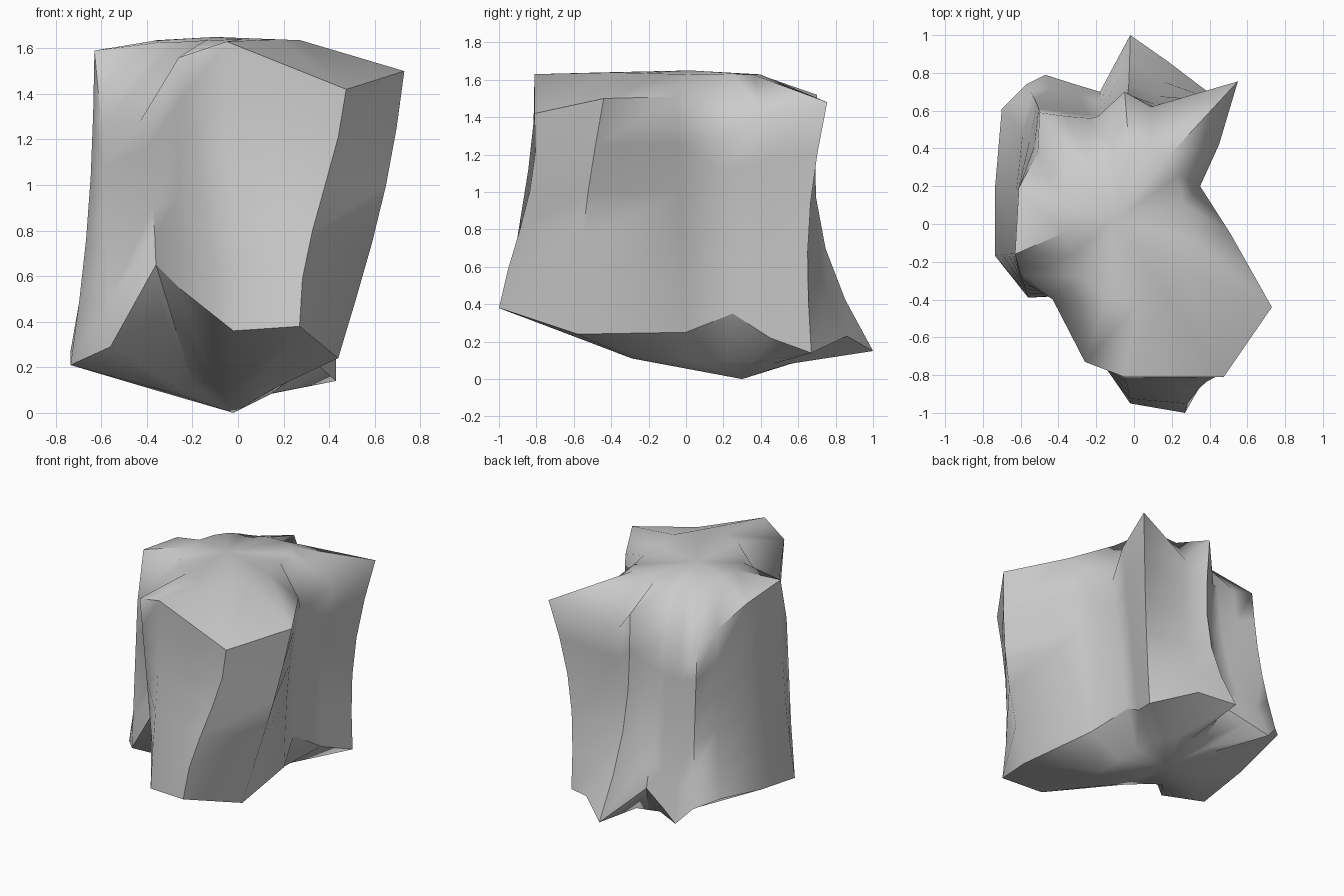
import bpy, bmesh, math
from mathutils import Vector

if "Cube" in bpy.data.objects:
    bpy.data.objects.remove(bpy.data.objects["Cube"])

# Vertical corner lines of the rock, anticlockwise: foot point, top point
columns = [
    ((-.02, -.95, .36), (-.05, -.81, 1.63)),
    ((.27, -1.0, .38), (.475, -.81, 1.42)),
    ((.44, -.58, .24), (.73, -.44, 1.50)),
    ((.36, 0, .25), (.51, -.05, 1.51)),
    ((.26, .25, .35), (.35, .20, 1.29)),
    ((.34, .45, .22), (.45, .42, 1.40)),
    ((.43, .67, .14), (.55, .755, 1.48)),
    ((.18, .86, .23), (.09, .62, 1.36)),
    ((-.02, 1.0, .15), (-.05, .70, 1.52)),
    ((-.18, .70, .32), (-.19, .57, 1.30)),
    ((-.33, .745, .25), (-.23, .56, 1.30)),
    ((-.47, .79, .18), (-.36, .57, 1.32)),
    ((-.57, .74, .29), (-.50, .59, 1.34)),
    ((-.70, .61, .35), (-.51, .38, 1.41)),
    ((-.735, .20, .27), (-.61, .19, 1.55)),
    ((-.735, -.17, .21), (-.63, -.16, 1.59)),
    ((-.56, -.39, .29), (-.60, -.27, 1.27)),
    ((-.36, -.38, .65), (-.43, -.40, 1.28)),
    ((-.26, -.60, .55), (-.26, -.73, 1.56)),
]
# How far each column bows toward the core at mid height (default .06)
waist = {0: .02, 1: .05, 2: -.06, 6: .08, 7: .12, 8: .16, 12: .03,
         15: .04, 16: 0, 17: .04, 18: 0}
STEPS = 5
n = len(columns)


def rounded(points, passes):
    """Even out a ring of points by averaging each with its neighbours."""
    pts = [Vector(p) for p in points]
    for _ in range(passes):
        pts = [(pts[i - 1] + 2 * pts[i] + pts[(i + 1) % n]) / 4 for i in range(n)]
    return pts


def build_rock():
    bm = bmesh.new()
    rings = []

    # Inner ring of the underside
    base = rounded([f for f, t in columns], 3)
    rings.append([bm.verts.new((-.02 + (p.x + .02) * .5, .25 + (p.y - .25) * .55,
                                .04 + .2 * p.z)) for p in base])
    # Side rings
    for s in range(STEPS + 1):
        u = s / STEPS
        ring = []
        for i, (f, t) in enumerate(columns):
            p = Vector(f).lerp(Vector(t), u)
            if i < 2:  # front corners sweep in an S
                q = Vector(f).lerp(Vector(t), u * u * (3 - 2 * u))
                p.x, p.y = q.x, q.y
            k = 1 - waist.get(i, .06) * math.sin(math.pi * u)
            ring.append(bm.verts.new((p.x * k, p.y * k, p.z)))
        rings.append(ring)
    # Inner ring of the domed top
    top = rounded([t for f, t in columns], 3)
    rings.append([bm.verts.new((-.05 + (p.x + .05) * .6, p.y * .62,
                                1.63 + .12 * (p.z - 1.43))) for p in top])

    for a, b in zip(rings, rings[1:]):
        for i in range(n):
            j = (i + 1) % n
            bm.faces.new((a[i], a[j], b[j], b[i]))
    # Close the underside to its lowest point and the top to its crown
    foot = bm.verts.new((-.02, .3, 0))
    crown = bm.verts.new((-.1, .02, 1.65))
    for i in range(n):
        j = (i + 1) % n
        bm.faces.new((rings[0][j], rings[0][i], foot))
        bm.faces.new((rings[-1][i], rings[-1][j], crown))
    bmesh.ops.recalc_face_normals(bm, faces=bm.faces)

    # Crisp lower rim and front right corner
    for i in range(n):
        bm.edges.get((rings[1][i], rings[1][(i + 1) % n])).smooth = False
    for a, b in zip(rings[1:-1], rings[2:-1]):
        bm.edges.get((a[1], b[1])).smooth = False

    mesh = bpy.data.meshes.new("rock")
    bm.to_mesh(mesh)
    bm.free()
    ob = bpy.data.objects.new("rock", mesh)
    bpy.context.collection.objects.link(ob)
    return ob


rock = build_rock()
bpy.context.view_layer.objects.active = rock
rock.select_set(True)
bpy.ops.object.shade_smooth_by_angle(angle=math.radians(55), keep_sharp_edges=True)
